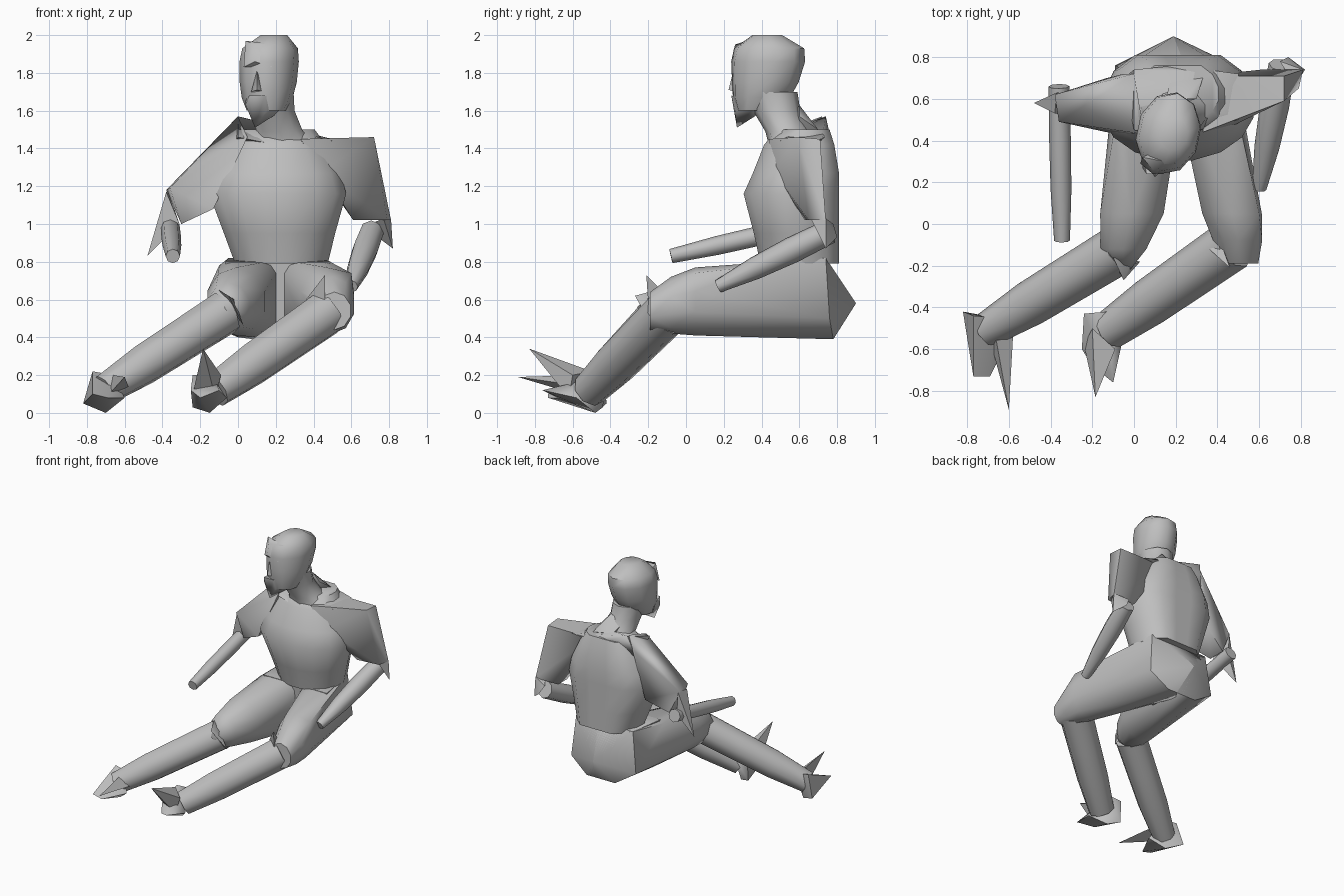
import bpy, bmesh, math
from mathutils import Vector, Matrix

grey = bpy.data.materials.new("plain grey")
grey.diffuse_color = (0.52, 0.52, 0.52, 1)


def finish(name, bm, angle=50):
    bmesh.ops.recalc_face_normals(bm, faces=bm.faces[:])
    me = bpy.data.meshes.new(name)
    bm.to_mesh(me)
    bm.free()
    me.materials.append(grey)
    ob = bpy.data.objects.new(name, me)
    bpy.context.collection.objects.link(ob)
    bpy.ops.object.select_all(action='DESELECT')
    ob.select_set(True)
    bpy.context.view_layer.objects.active = ob
    bpy.ops.object.shade_smooth_by_angle(angle=math.radians(angle))
    return ob


def skin(name, rings, angle=50):
    """Bridge a list of equal-length point rings and cap both ends."""
    bm = bmesh.new()
    rows = [[bm.verts.new(p) for p in r] for r in rings]
    n = len(rows[0])
    for a, b in zip(rows, rows[1:]):
        for i in range(n):
            j = (i + 1) % n
            bm.faces.new((a[i], a[j], b[j], b[i]))
    bm.faces.new(rows[0])
    bm.faces.new(rows[-1])
    return finish(name, bm, angle)


def ellipse(x, y, z, r1, r2, n=10, turn=0, axis='Z'):
    """Points of an ellipse lying across the z or the y axis."""
    rot = Matrix.Rotation(math.radians(turn), 3, 'Z')
    pts = []
    for i in range(n):
        a = 2 * math.pi * (i + .5) / n
        u, v = r1 * math.cos(a), r2 * math.sin(a)
        off = Vector((u, v, 0)) if axis == 'Z' else Vector((u, 0, v))
        pts.append(Vector((x, y, z)) + rot @ off)
    return pts


def stack(name, levels, n=10, turn=0):
    return skin(name, [ellipse(*lv, n, turn) for lv in levels])


def limb(name, p, q, radii, n=8):
    """Tapered tube from p to q with evenly spaced radii."""
    p, q = Vector(p), Vector(q)
    rot = (q - p).to_track_quat('Z', 'Y')
    rings = []
    for k, r in enumerate(radii):
        c = p.lerp(q, k / (len(radii) - 1))
        rings.append([c + rot @ Vector((r * math.cos(2 * math.pi * i / n),
                                        r * math.sin(2 * math.pi * i / n), 0))
                      for i in range(n)])
    return skin(name, rings)


def hull(name, pts, angle=60):
    bm = bmesh.new()
    for p in pts:
        bm.verts.new(p)
    res = bmesh.ops.convex_hull(bm, input=bm.verts[:])
    junk = [v for v in res['geom_interior'] if isinstance(v, bmesh.types.BMVert)]
    bmesh.ops.delete(bm, geom=junk, context='VERTS')
    return finish(name, bm, angle)


# torso with a flatter, wider back: each ring is squared off behind
rings = []
for x, y, z, rx, ry, back in [(.23, .60, .79, .25, .21, .81), (.22, .585, .95, .30, .23, .81),
                              (.21, .56, 1.16, .37, .26, .81), (.21, .58, 1.27, .34, .23, .81),
                              (.21, .60, 1.42, .26, .19, .785), (.21, .62, 1.50, .20, .14, .76)]:
    ring = ellipse(x, y, z, rx, ry, 16)
    for p in ring:
        if p.y > y:
            t = min(1, (p.y - y) / ry * 1.25)
            p.y = y + (back - y) * t
    rings.append(ring)
skin("torso", rings)

# shoulder yoke, collar and sleeves
hull("shoulder_yoke", [(0, .74, 1.57), (.0, .45, 1.46), (.2, .42, 1.42), (.5, .5, 1.44),
                       (.5, .72, 1.45), (.2, .76, 1.48), (-.05, .7, 1.4), (.2, .6, 1.5)])
hull("collar", [(.15, .57, 1.57), (.3, .6, 1.57), (.17, .68, 1.52), (.33, .7, 1.5),
                (.24, .6, 1.63), (.2, .6, 1.45)])
hull("left_sleeve", [(.33, .44, 1.45), (.33, .71, 1.45), (.45, .46, 1.28), (.45, .71, 1.25),
                     (.72, .59, 1.46), (.72, .71, 1.45), (.81, .74, 1.02), (.79, .65, 1.02),
                     (.61, .63, 1.02), (.61, .74, 1.02), (.55, .54, 1.2)], 70)
hull("left_cuff", [(.81, .74, 1.03), (.77, .66, 1.03), (.70, .78, 1.0), (.74, .80, .93),
                   (.82, .74, .87)])
hull("right_sleeve", [(.05, .43, 1.46), (0, .72, 1.57), (-.05, .72, 1.45), (-.36, .49, 1.19),
                      (-.38, .62, 1.18), (-.30, .5, 1.0), (-.3, .64, 1.0), (-.13, .44, 1.08),
                      (-.13, .7, 1.08)], 70)
hull("right_cuff", [(-.38, .53, 1.17), (-.37, .63, 1.18), (-.31, .52, 1.0), (-.36, .63, 1.0),
                    (-.48, .58, .83)])

# forearms
limb("left_forearm", (.71, .76, .96), (.60, .17, .67), (.065, .07, .06, .035))
limb("right_forearm", (-.36, .66, 1.0), (-.345, -.08, .83), (.05, .052, .05, .038))

# neck and head, turned slightly to one side
stack("neck", [(.25, .59, 1.41, .20, .15), (.22, .54, 1.49, .13, .12),
               (.19, .48, 1.60, .115, .125), (.18, .45, 1.70, .12, .14)])
stack("head", [(.15, .37, 1.60, .105, .10), (.155, .40, 1.67, .135, .155),
               (.16, .42, 1.75, .15, .18), (.165, .435, 1.86, .155, .20),
               (.17, .44, 1.93, .145, .19), (.19, .43, 2.0, .07, .08)], 10, -12)
hull("jaw", [(.09, .27, 1.51), (.04, .27, 1.63), (.15, .26, 1.60), (.06, .24, 1.68),
             (.14, .24, 1.68), (.04, .36, 1.66), (.26, .38, 1.64), (.2, .38, 1.58)])
hull("nose", [(.10, .225, 1.71), (.07, .27, 1.70), (.14, .26, 1.70), (.10, .25, 1.81),
              (.11, .33, 1.75)])
hull("brow", [(.03, .29, 1.83), (.09, .24, 1.86), (.18, .25, 1.83), (.09, .26, 1.95),
              (.04, .32, 1.97), (.2, .29, 1.95), (.12, .36, 1.88)])

# thighs, each running straight back into its half of the seat
hull("right_thigh", ellipse(-.05, -.12, .56, .115, .13, axis='Y')
     + ellipse(-.01, .05, .59, .16, .18, axis='Y')
     + [(-.05, -.26, .56), (-.12, .35, .66), (-.10, .42, .78), (.17, .35, .62), (-.05, .74, .82),
        (.25, .74, .82), (.19, .90, .58), (.08, .78, .39), (.25, .78, .39), (-.09, .76, .50),
        (.0, .4, .40)], 50)
hull("left_thigh", ellipse(.51, -.19, .54, .09, .10, axis='Y')
     + ellipse(.50, -.08, .57, .12, .15, axis='Y')
     + ellipse(.47, .05, .59, .15, .18, axis='Y')
     + [(.60, .05, .74), (.54, .35, .66), (.52, .42, .78), (.28, .35, .62), (.45, .74, .82),
        (.18, .74, .82), (.19, .90, .58), (.33, .78, .39), (.18, .78, .39), (.48, .76, .50),
        (.42, .4, .40)], 50)
# seat block closing the gap between the hips
hull("pelvis", [(-.07, .42, .80), (.49, .42, .80), (.1, .45, .45), (.32, .45, .45),
                (-.05, .74, .82), (.45, .74, .82), (.08, .78, .39), (.33, .78, .39),
                (.19, .9, .58)])
hull("left_knee_flap", [(.36, -.12, .6), (.46, -.21, .73), (.46, -.2, .58), (.42, -.1, .62)])
hull("right_knee_flap", [(-.05, -.27, .62), (-.1, -.16, .65), (.03, -.18, .46),
                         (-.02, -.2, .6)])

# shins
limb("right_shin", (-.07, -.12, .53), (-.71, -.51, .12), (.12, .115, .11, .085))
limb("left_shin", (.47, -.10, .53), (-.12, -.51, .12), (.125, .12, .115, .095))

# feet with pointed toes
hull("right_foot", [(-.82, -.42, .05), (-.77, -.44, .22), (-.77, -.73, .10), (-.69, -.73, .08),
                    (-.70, -.48, .0), (-.6, -.55, .08), (-.66, -.45, .2)])
hull("right_toe", [(-.60, -.89, .19), (-.70, -.52, .08), (-.58, -.54, .14), (-.66, -.56, .2)])
hull("left_foot", [(-.24, -.44, .03), (-.24, -.43, .2), (-.25, -.60, .12), (-.15, -.48, .0),
                   (-.10, -.76, .12), (-.06, -.58, .08), (-.13, -.42, .2), (-.2, -.68, .08)])
hull("left_toe", [(-.185, -.83, .34), (-.24, -.58, .1), (-.09, -.6, .2), (-.12, -.62, .08),
                  (-.2, -.5, .22)])
